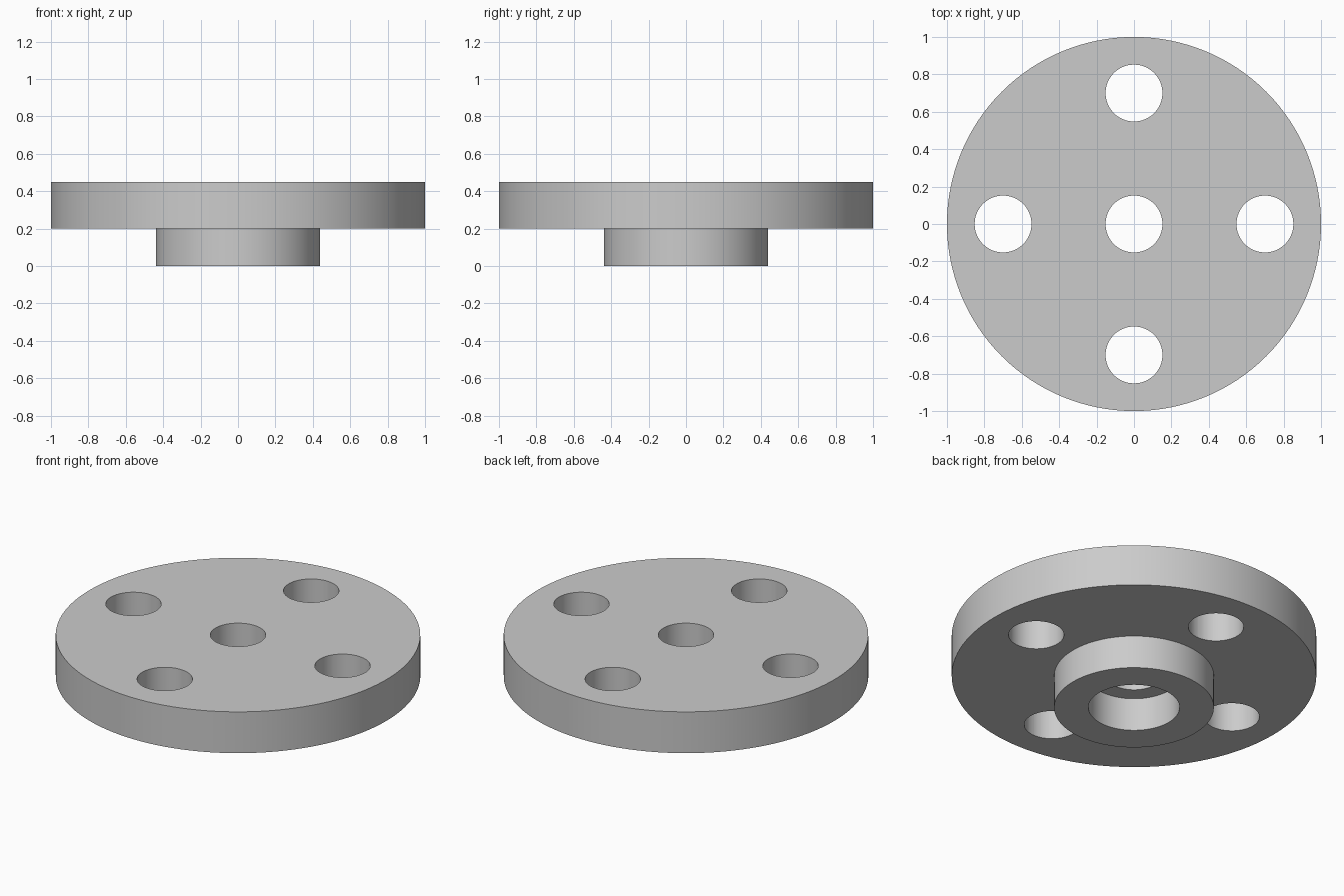
import bpy
import bmesh
import math
from mathutils import Matrix, Vector

cube = bpy.data.objects.get("Cube")
if cube:
    bpy.data.objects.remove(cube, do_unlink=True)

SEGMENTS = 128
PLATE_R, HUB_R, SOCKET_R, HOLE_R = 1.0, 0.438, 0.25, 0.152
BOLT_CIRCLE_R = 0.7
STEP_Z, TOP_Z = 0.20, 0.45

# Material
grey = bpy.data.materials.new("plain grey")
grey.use_nodes = True
colour = (0.6, 0.6, 0.6, 1.0)
grey.diffuse_color = colour
grey.node_tree.nodes["Principled BSDF"].inputs["Base Color"].default_value = colour


def make_object(name, bm):
    bmesh.ops.recalc_face_normals(bm, faces=bm.faces)
    mesh = bpy.data.meshes.new(name)
    bm.to_mesh(mesh)
    bm.free()
    mesh.materials.append(grey)
    obj = bpy.data.objects.new(name, mesh)
    bpy.context.collection.objects.link(obj)
    return obj


# Flange: plate, hub, socket and centre bore turned from one profile
profile = [(HOLE_R, TOP_Z), (PLATE_R, TOP_Z), (PLATE_R, STEP_Z), (HUB_R, STEP_Z),
           (HUB_R, 0), (SOCKET_R, 0), (SOCKET_R, STEP_Z), (HOLE_R, STEP_Z)]
bm = bmesh.new()
ring = [bm.verts.new((r, 0, z)) for r, z in profile]
edges = [bm.edges.new((a, b)) for a, b in zip(ring, ring[1:] + ring[:1])]
bmesh.ops.spin(bm, geom=ring + edges, cent=(0, 0, 0), axis=(0, 0, 1),
               angle=math.tau, steps=SEGMENTS, use_merge=True)
bmesh.ops.remove_doubles(bm, verts=bm.verts, dist=0.0001)
flange = make_object("bolted_flange", bm)

# Bolt holes: four cutters around the bolt circle
bm = bmesh.new()
for i in range(4):
    centre = Matrix.Rotation(i * math.pi / 2, 3, "Z") @ Vector((BOLT_CIRCLE_R, 0, TOP_Z))
    bmesh.ops.create_cone(bm, cap_ends=True, segments=SEGMENTS // 2,
                          radius1=HOLE_R, radius2=HOLE_R, depth=1,
                          matrix=Matrix.Translation(centre))
cutter = make_object("bolt_hole_cutter", bm)
cutter.hide_render = True

cut = flange.modifiers.new("bolt holes", "BOOLEAN")
cut.operation = "DIFFERENCE"
cut.solver = "EXACT"
cut.object = cutter

# Apply the cut, then smooth the round walls while keeping rims sharp
bpy.ops.object.select_all(action="DESELECT")
flange.select_set(True)
bpy.context.view_layer.objects.active = flange
bpy.ops.object.modifier_apply(modifier=cut.name)
bpy.data.objects.remove(cutter, do_unlink=True)
bpy.ops.object.shade_smooth_by_angle(angle=math.radians(30))
